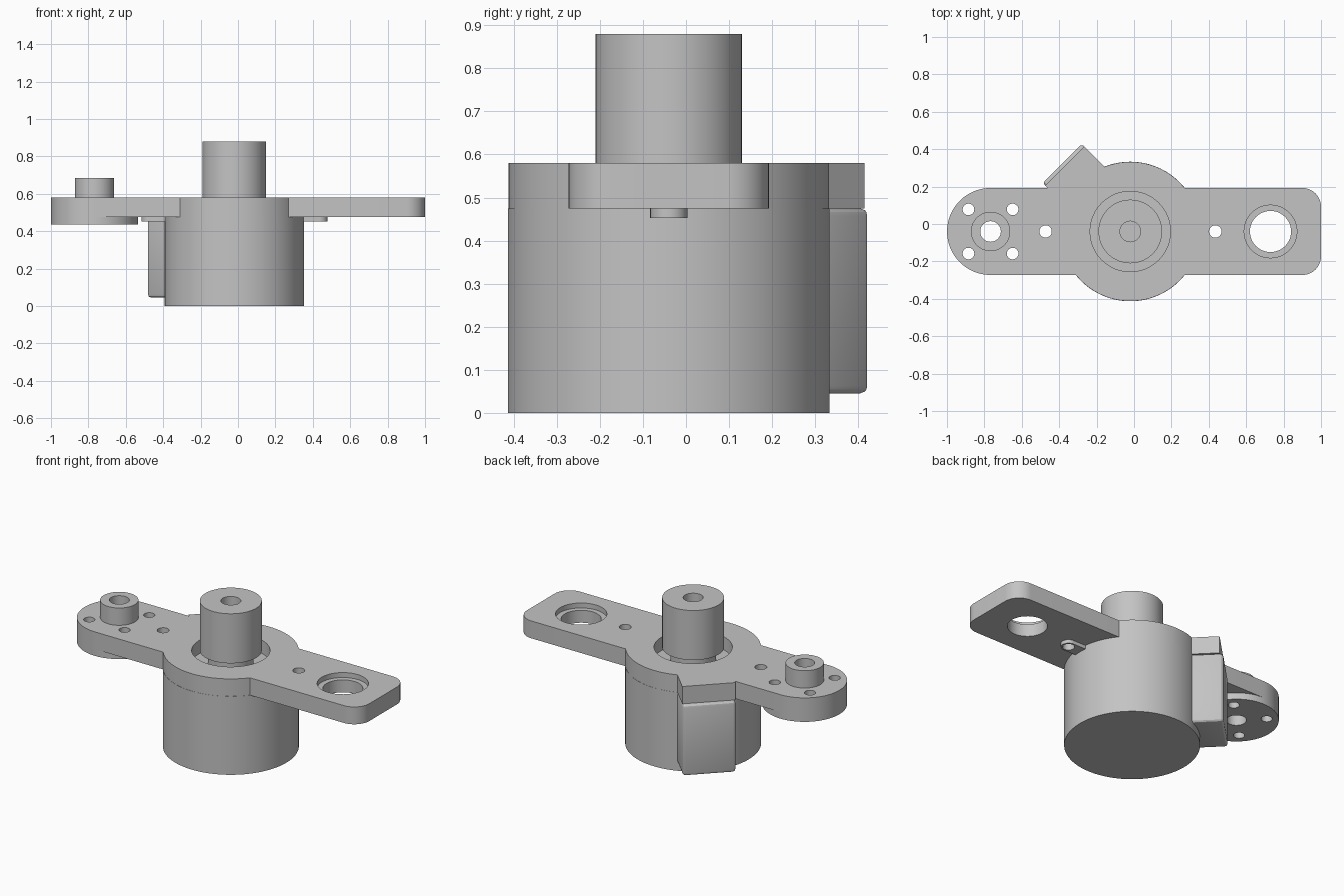
import bpy
import bmesh
from math import sin, cos, asin, pi, radians
from mathutils import Matrix

old = bpy.data.objects.get("Cube")
if old:
    bpy.data.objects.remove(old, do_unlink=True)

grey = bpy.data.materials.new("plain grey")
grey.use_nodes = True
tone = (0.55, 0.55, 0.55, 1)
grey.diffuse_color = tone
grey.node_tree.nodes["Principled BSDF"].inputs["Base Color"].default_value = tone

# All parts are laid out around the axis of the main shaft
AXIS = Matrix.Translation((-0.02, -0.04, 0))
HALF = 0.2325      # half width of the arm
LEFT_END = -0.747  # centre of the rounded arm end
RIGHT_HOLE = 0.75
LUGS = (-0.453, 0.455)
UNDER, TOP = 0.475, 0.58


def arc(x, y, r, a0, a1, n=24):
    return [(x + r * cos(a0 + (a1 - a0) * i / n), y + r * sin(a0 + (a1 - a0) * i / n))
            for i in range(n + 1)]


def prism(name, outline, z0, z1, turn=0):
    bm = bmesh.new()
    face = bm.faces.new([bm.verts.new((x, y, z0)) for x, y in outline])
    up = bmesh.ops.extrude_face_region(bm, geom=[face])["geom"]
    bmesh.ops.translate(bm, vec=(0, 0, z1 - z0),
                        verts=[v for v in up if isinstance(v, bmesh.types.BMVert)])
    bmesh.ops.recalc_face_normals(bm, faces=bm.faces)
    bm.transform(AXIS @ Matrix.Rotation(turn, 4, "Z"))
    mesh = bpy.data.meshes.new(name)
    bm.to_mesh(mesh)
    bm.free()
    mesh.materials.append(grey)
    obj = bpy.data.objects.new(name, mesh)
    bpy.context.collection.objects.link(obj)
    return obj


def cylinder(name, x, y, r, z0, z1, n=96):
    return prism(name, arc(x, y, r, 0, 2 * pi, n)[:-1], z0, z1)


def activate(obj):
    bpy.ops.object.select_all(action="DESELECT")
    obj.select_set(True)
    bpy.context.view_layer.objects.active = obj


def combine(obj, other, operation):
    activate(obj)
    mod = obj.modifiers.new("combine", "BOOLEAN")
    mod.operation, mod.solver, mod.object = operation, "EXACT", other
    bpy.ops.object.modifier_apply(modifier=mod.name)


def drill(objs, x, y, r, z0=0.4, z1=0.95):
    cutter = cylinder("hole_cutter", x, y, r, z0, z1, 48)
    for obj in objs:
        combine(obj, cutter, "DIFFERENCE")
    bpy.data.objects.remove(cutter, do_unlink=True)


# Cylindrical housing
housing = cylinder("housing", 0, 0, 0.373, 0, UNDER, 128)

# Mounting plate: round hub, rounded left end, square right end with round corners
R, C = 0.372, 0.1
a = asin(HALF / R)
outline = (arc(0, 0, R, pi + a, 2 * pi - a, 48)
           + arc(1.02 - C, C - HALF, C, -pi / 2, 0, 12)
           + arc(1.02 - C, HALF - C, C, 0, pi / 2, 12)
           + arc(0, 0, R, a, pi - a, 48)
           + arc(LEFT_END, 0, HALF, pi / 2, 3 * pi / 2, 48))
plate = prism("mounting_plate", outline, UNDER, TOP)


# Connector block on the back right, with its ledge on the plate
def block(name, depth, z0, z1):
    w = 0.148
    return prism(name, [(0.28, -w), (depth, -w), (depth, w), (0.28, w)], z0, z1, radians(135))


ledge = block("connector_ledge", 0.495, UNDER, TOP)
combine(plate, ledge, "UNION")
bpy.data.objects.remove(ledge, do_unlink=True)
connector = block("connector_block", 0.515, 0.045, UNDER)
activate(connector)
bev = connector.modifiers.new("bevel", "BEVEL")
bev.width, bev.segments = 0.018, 3
bpy.ops.object.modifier_apply(modifier=bev.name)

# Round pad and post at the left end
pad = cylinder("end_pad", LEFT_END, 0, HALF, 0.435, UNDER)
post = cylinder("end_post", LEFT_END, 0, 0.105, TOP, 0.685, 64)
drill((plate, pad, post), LEFT_END, 0, 0.055)
for sx in (-1, 1):
    for sy in (-1, 1):
        drill((plate, pad), LEFT_END + sx * 0.118, sy * 0.118, 0.031)

# Screw lugs either side of the housing
for x, side in zip(LUGS, ("right", "left")):
    s = 1 if x > 0 else -1
    r = 0.043
    shape = arc(abs(x), 0, r, -pi / 2, pi / 2) + [(0.34, r), (0.34, -r)]
    lug = prism("screw_lug_" + side, [(s * px, py) for px, py in shape], 0.453, UNDER)
    drill((plate, lug), x, 0, 0.033)

# Counterbored hole at the left arm
drill((plate,), RIGHT_HOLE, 0, 0.11)
drill((plate,), RIGHT_HOLE, 0, 0.141, TOP - 0.03)

# Recess around the output shaft
drill((plate,), 0, 0, 0.215, TOP - 0.08)

# Output shaft with a bored tip and a narrower neck in the recess
shaft = cylinder("output_shaft", 0, 0, 0.17, TOP, 0.88)
drill((shaft,), 0, 0, 0.055, 0.68)
neck = cylinder("shaft_neck", 0, 0, 0.125, TOP - 0.08, TOP)

for obj in [o for o in bpy.context.collection.objects if o.type == "MESH"]:
    if obj.data.materials and obj.data.materials[0] == grey:
        activate(obj)
        bpy.ops.object.shade_smooth_by_angle(angle=radians(25))
